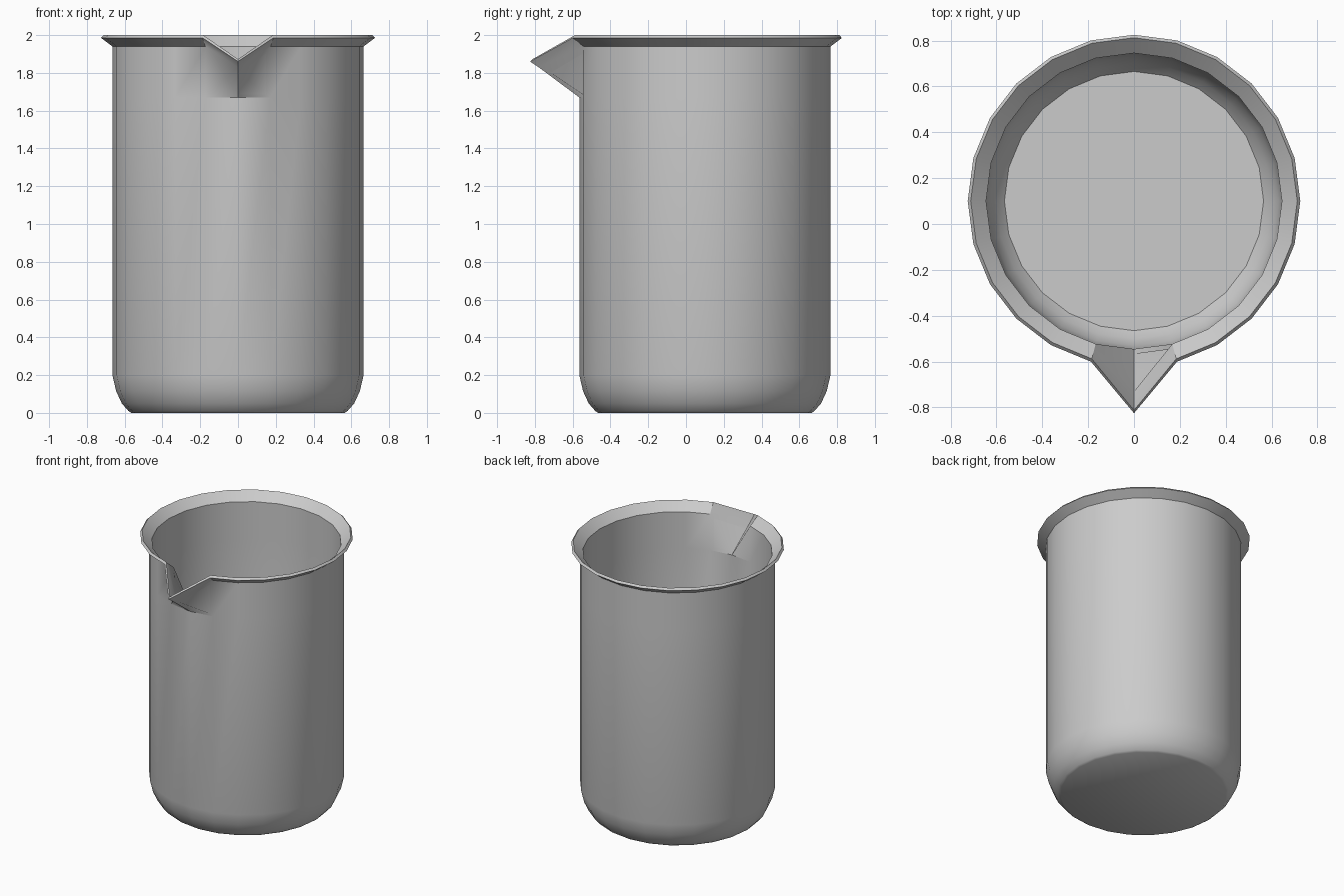
import bpy
import bmesh
from math import sin, cos, radians, pi

cube = bpy.data.objects.get("Cube")
if cube:
    bpy.data.objects.remove(cube)

SEGMENTS = 24
CENTRE_Y = 0.10

# Cross-section (radius, height): outside from the base up, over the rim, down the inside
PROFILE = [
    (0.565, 0.0), (0.58, 0.01), (0.615, 0.05), (0.645, 0.115), (0.665, 0.2),
    (0.665, 1.67), (0.665, 1.94), (0.725, 1.985), (0.712, 2.0), (0.645, 1.94),
    (0.645, 1.67), (0.645, 0.2), (0.63, 0.13), (0.60, 0.07), (0.565, 0.03),
]
# Front column of the lip pulled out into the pouring spout: ring -> (y, z)
SPOUT = {6: (-0.78, 1.83), 7: (-0.825, 1.86), 8: (-0.812, 1.873), 9: (-0.73, 1.81)}


def build_beaker():
    bm = bmesh.new()
    rings = []
    for r, z in PROFILE:
        ring = []
        for i in range(SEGMENTS):
            a = 2 * pi * i / SEGMENTS - pi / 2
            ring.append(bm.verts.new((r * cos(a), CENTRE_Y + r * sin(a), z)))
        rings.append(ring)
    # Walls
    for low, high in zip(rings, rings[1:]):
        for i in range(SEGMENTS):
            j = (i + 1) % SEGMENTS
            bm.faces.new((low[i], low[j], high[j], high[i]))
    # Underside and inner floor
    bm.faces.new(rings[0][::-1])
    bm.faces.new(rings[-1])
    # Spout
    for index, (y, z) in SPOUT.items():
        rings[index][0].co = (0, y, z)
    bmesh.ops.recalc_face_normals(bm, faces=bm.faces)
    mesh = bpy.data.meshes.new("beaker")
    bm.to_mesh(mesh)
    bm.free()
    obj = bpy.data.objects.new("beaker", mesh)
    bpy.context.collection.objects.link(obj)
    return obj


# Plain grey
grey = bpy.data.materials.new("light_grey")
grey.use_nodes = True
colour = (0.6, 0.6, 0.6, 1)
grey.diffuse_color = colour
grey.node_tree.nodes["Principled BSDF"].inputs["Base Color"].default_value = colour

beaker = build_beaker()
beaker.data.materials.append(grey)
bpy.ops.object.select_all(action="DESELECT")
beaker.select_set(True)
bpy.context.view_layer.objects.active = beaker
bpy.ops.object.shade_smooth_by_angle(angle=radians(35))
